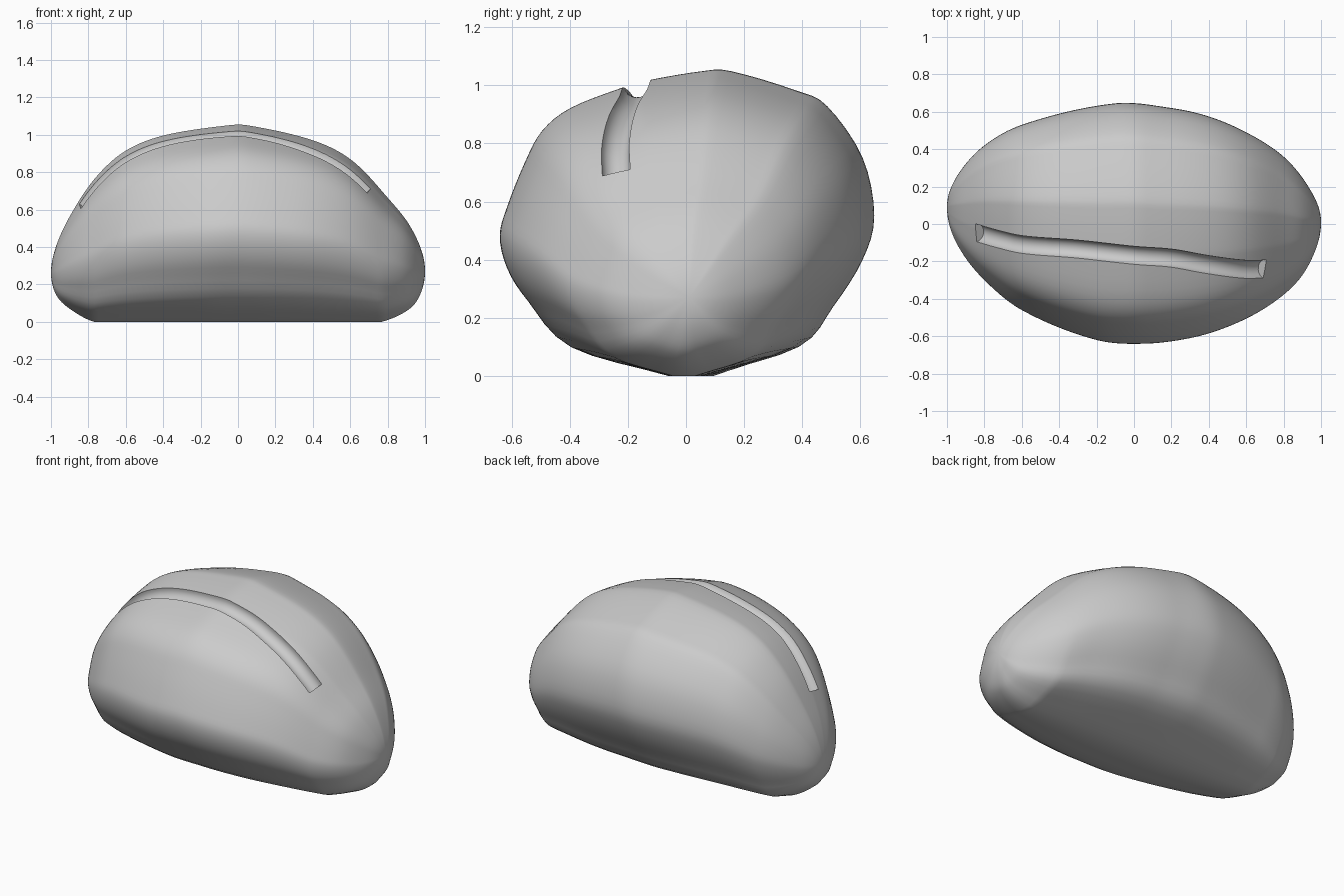
import bpy, bmesh, math
from mathutils import Vector

if "Cube" in bpy.data.objects:
    bpy.data.objects.remove(bpy.data.objects["Cube"])


def smooth(keys, t):
    """Cubic interpolation through (position, value) keys."""
    i = 0
    while i < len(keys) - 2 and t > keys[i + 1][0]:
        i += 1

    def slope(k):
        a, b = keys[max(k - 1, 0)], keys[min(k + 1, len(keys) - 1)]
        return (b[1] - a[1]) / (b[0] - a[0])
    (t0, v0), (t1, v1) = keys[i], keys[i + 1]
    h = t1 - t0
    s = min(max((t - t0) / h, 0), 1)
    return (v0 * (1 + 2 * s) * (1 - s) ** 2 + slope(i) * h * s * (1 - s) ** 2
            + v1 * s * s * (3 - 2 * s) + slope(i + 1) * h * s * s * (s - 1))


def loft(name, rings):
    """Skin a closed solid over a list of rings."""
    bm = bmesh.new()
    rows = [[bm.verts.new(p) for p in ring] for ring in rings]
    n = len(rows[0])
    for a, b in zip(rows, rows[1:]):
        for j in range(n):
            bm.faces.new((a[j], a[(j + 1) % n], b[(j + 1) % n], b[j]))
    bm.faces.new(rows[0])
    bm.faces.new(rows[-1])
    bmesh.ops.recalc_face_normals(bm, faces=bm.faces)
    mesh = bpy.data.meshes.new(name)
    bm.to_mesh(mesh)
    bm.free()
    obj = bpy.data.objects.new(name, mesh)
    bpy.context.collection.objects.link(obj)
    return obj


def by_angle(keys):
    return [(math.acos(-x), v) for x, v in keys]


# Outlines along the length of the loaf
top = by_angle([(-1, .26), (-.98, .38), (-.9, .56), (-.75, .78), (-.6, .91),
                (-.4, .99), (-.05, 1.045), (.05, 1.045), (.4, .965), (.6, .865),
                (.8, .66), (.9, .54), (.97, .41), (1, .27)])
bottom = by_angle([(-1, .26), (-.97, .14), (-.9, .07), (-.77, 0), (-.7, 0),
                   (.7, 0), (.77, 0), (.93, .08), (.98, .16), (1, .27)])
back = by_angle([(-1, .09), (-.95, .25), (-.8, .42), (-.6, .53), (-.1, .645),
                 (.2, .62), (.4, .575), (.6, .49), (.8, .36), (.95, .17), (1, .01)])
front = by_angle([(-1, .09), (-.95, -.1), (-.8, -.3), (-.6, -.46), (-.2, -.62),
                  (.05, -.64), (.3, -.61), (.5, -.55), (.7, -.45), (.88, -.3),
                  (.97, -.14), (1, .01)])

# Cross-section through the middle, starting underneath
section = [(.06, 0), (.38, .1), (.5, .24), (.6, .4), (.64, .55), (.6, .75),
           (.48, .925), (.37, .98), (.15, 1.045), (.05, 1.045), (-.13, 1.015),
           (-.22, .99), (-.4, .92), (-.5, .84), (-.56, .73), (-.62, .58),
           (-.645, .48), (-.62, .37), (-.55, .26), (-.4, .1), (-.06, 0)]
ys = [(i, p[0]) for i, p in enumerate(section)]
zs = [(i, p[1]) for i, p in enumerate(section)]
steps = 4
shape = []
for k in range((len(section) - 1) * steps + 1):
    t = k / steps
    shape.append(((smooth(ys, t) + .645) / 1.285, max(smooth(zs, t), 0) / 1.045))

# Loaf body
rings = []
for k in range(97):
    a = .015 + (math.pi - .03) * k / 96
    y0, y1 = smooth(front, a), smooth(back, a)
    z0, z1 = max(smooth(bottom, a), 0), smooth(top, a)
    rings.append([(-math.cos(a), y0 + (y1 - y0) * u, z0 + (z1 - z0) * v)
                  for u, v in shape])
loaf = loft("loaf", rings)
bpy.context.view_layer.update()

# Long slash cut along the crust
slash = [(-.85, -.045), (-.75, -.075), (-.6, -.11), (-.3, -.135), (0, -.168),
         (.2, -.183), (.4, -.218), (.6, -.243), (.71, -.24)]
path = []
for k in range(49):
    x = -.845 + 1.545 * k / 48
    hit, loc, normal, _ = loaf.ray_cast(Vector((x, smooth(slash, x), 3)), Vector((0, 0, -1)))
    path.append((loc, normal))
tube = []
for k, (p, n) in enumerate(path):
    along = (path[min(k + 1, 48)][0] - path[max(k - 1, 0)][0]).normalized()
    side = n.cross(along).normalized()
    up = along.cross(side)
    tube.append([p + .05 * (side * math.cos(b) + up * math.sin(b))
                 for b in (math.tau * j / 20 for j in range(20))])
cutter = loft("slash_cutter", tube)
cutter.hide_render = True

cut = loaf.modifiers.new("slash", 'BOOLEAN')
cut.operation = 'DIFFERENCE'
cut.solver = 'EXACT'
cut.object = cutter
bpy.context.view_layer.objects.active = loaf
bpy.ops.object.select_all(action='DESELECT')
loaf.select_set(True)
bpy.ops.object.modifier_apply(modifier=cut.name)
bpy.data.objects.remove(cutter)

# Plain grey finish
grey = bpy.data.materials.new("light_grey")
grey.use_nodes = True
colour = (.6, .6, .6, 1)
grey.diffuse_color = colour
grey.node_tree.nodes["Principled BSDF"].inputs["Base Color"].default_value = colour
loaf.data.materials.clear()
loaf.data.materials.append(grey)
bpy.ops.object.shade_smooth_by_angle(angle=math.radians(35))
